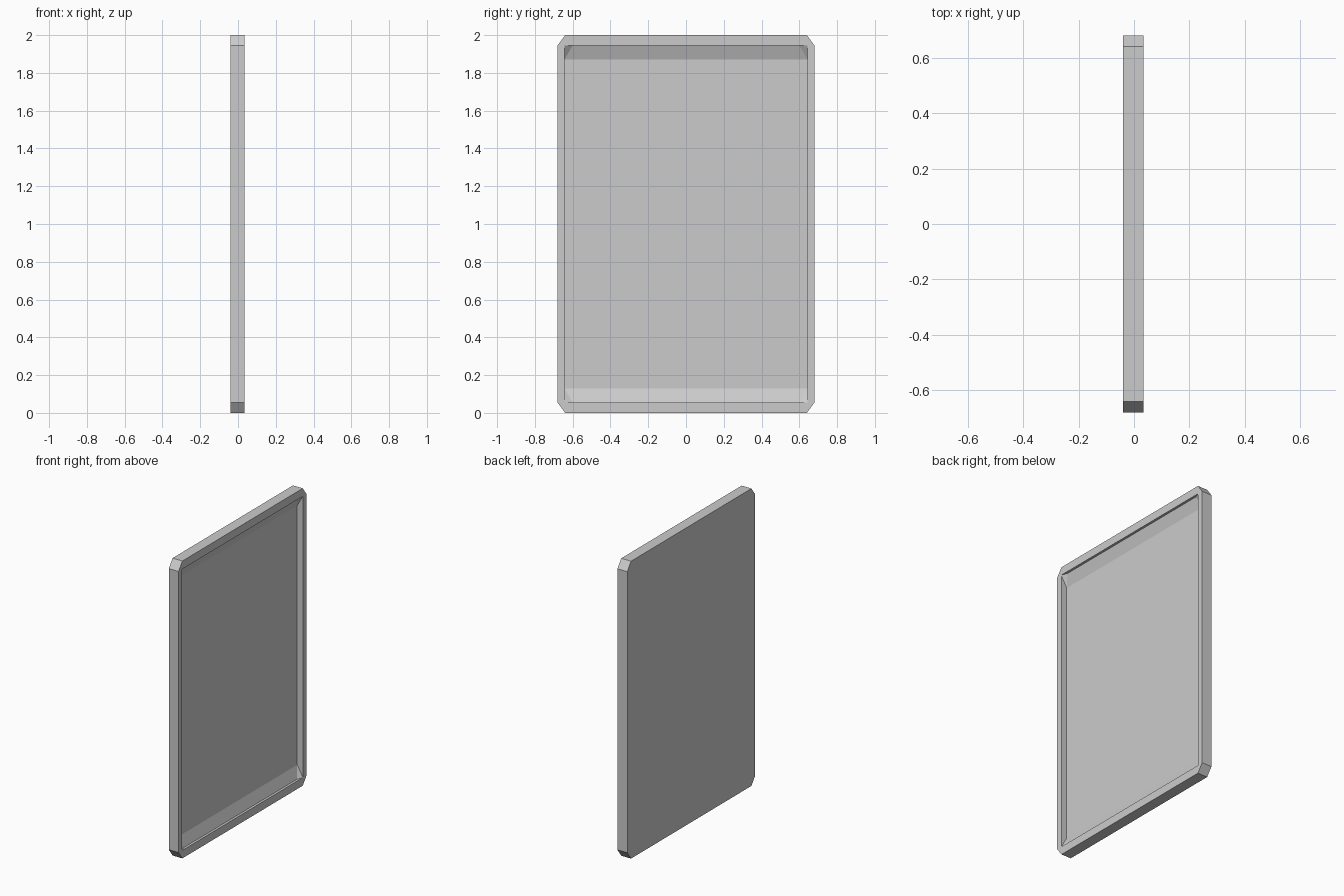
import bpy, bmesh

if "Cube" in bpy.data.objects:
    bpy.data.objects.remove(bpy.data.objects["Cube"])

BACK, FRONT, LEDGE, FLOOR = -0.039, 0.034, 0.018, -0.009


def ring(bm, half_y, half_z, cut_y, cut_z, x_ends, x_sides):
    """Eight points round the panel: a rectangle with cut corners."""
    pts = []
    for sy, sz in ((1, -1), (1, 1), (-1, 1), (-1, -1)):
        end = (x_ends, sy * (half_y - cut_y), 1 + sz * half_z)
        side = (x_sides, sy * half_y, 1 + sz * (half_z - cut_z))
        pts += [end, side] if sy * sz < 0 else [side, end]
    return [bm.verts.new(p) for p in pts]


def bridge(bm, a, b):
    for i in range(8):
        j = (i + 1) % 8
        bm.faces.new((a[i], a[j], b[j], b[i]))


def finish(bm, name):
    bmesh.ops.remove_doubles(bm, verts=bm.verts, dist=0.0001)
    bmesh.ops.recalc_face_normals(bm, faces=bm.faces)
    mesh = bpy.data.meshes.new(name)
    bm.to_mesh(mesh)
    bm.free()
    bpy.context.collection.objects.link(bpy.data.objects.new(name, mesh))


# One shell: flat back, outer edge, raised rim, recess walls and sunken floor
bm = bmesh.new()
rings = [
    ring(bm, 0.68, 1.0, 0.04, 0.055, BACK, BACK),
    ring(bm, 0.68, 1.0, 0.04, 0.055, FRONT, FRONT),
    ring(bm, 0.642, 0.946, 0, 0, FRONT, FRONT),
    ring(bm, 0.642, 0.946, 0.042, 0.074, LEDGE, FLOOR),
    ring(bm, 0.60, 0.872, 0, 0, FLOOR, FLOOR),
]
bm.faces.new(rings[0])
for a, b in zip(rings, rings[1:]):
    bridge(bm, a, b)
bm.faces.new(rings[-1])
finish(bm, "framed_panel")
